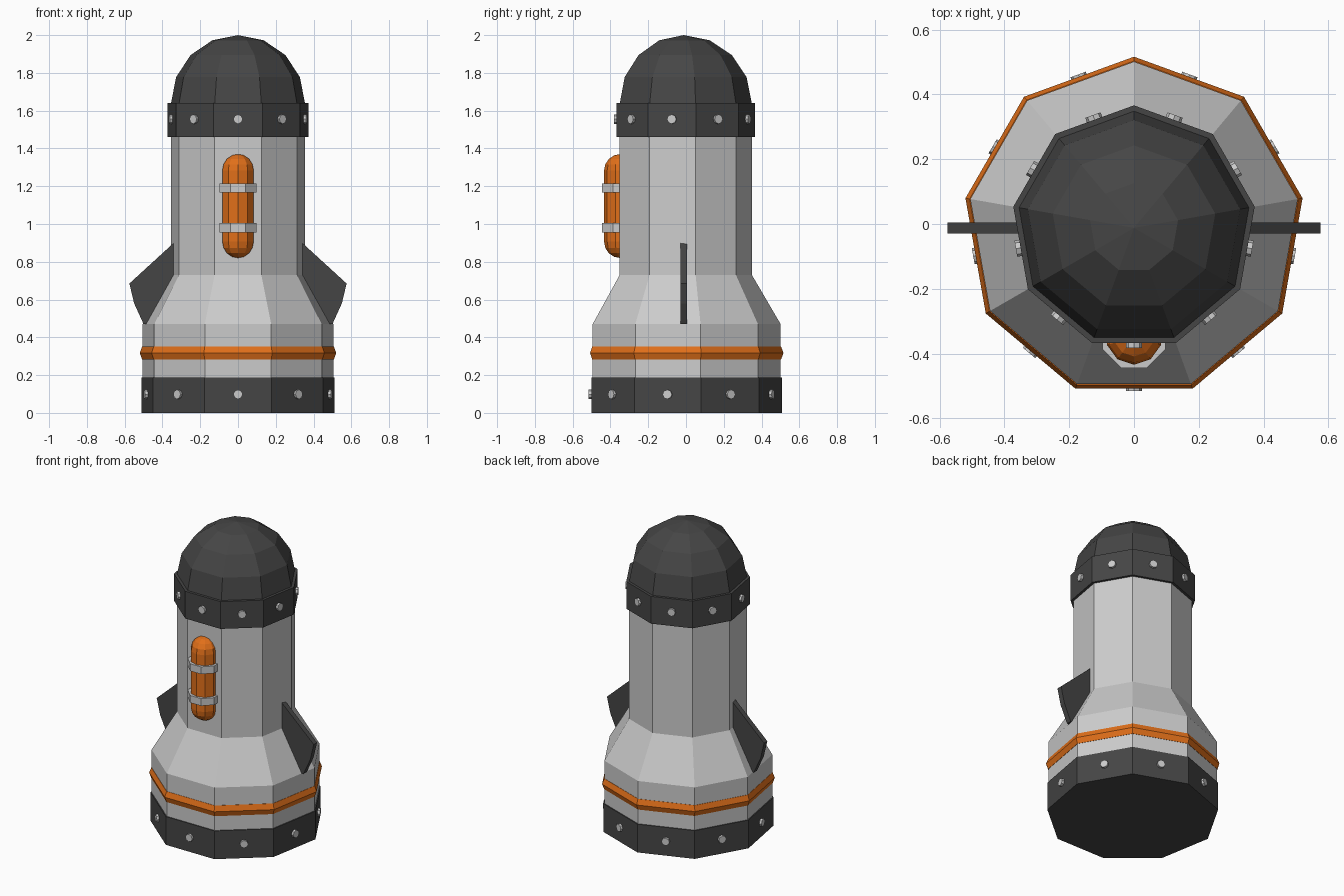
import bpy, bmesh
from math import pi, sin, cos, radians
from mathutils import Matrix, Vector

if "Cube" in bpy.data.objects:
    bpy.data.objects.remove(bpy.data.objects["Cube"])

CY = -0.012   # axis of the body, so the bounding box is centred
SIDES = 9     # vertex at the back, flat face at the front


def material(name, rgb):
    m = bpy.data.materials.new(name)
    m.diffuse_color = (*rgb, 1)
    m.use_nodes = True
    m.node_tree.nodes["Principled BSDF"].inputs["Base Color"].default_value = m.diffuse_color
    return m


DARK = material("dark_grey", (0.06, 0.06, 0.06))
ORANGE = material("orange", (0.75, 0.16, 0.01))


def finish(name, bm, mat=None):
    bmesh.ops.recalc_face_normals(bm, faces=bm.faces)
    me = bpy.data.meshes.new(name)
    bm.to_mesh(me)
    bm.free()
    ob = bpy.data.objects.new(name, me)
    bpy.context.collection.objects.link(ob)
    if mat:
        me.materials.append(mat)
    return ob


def lathe(name, profile, sides=SIDES, start=90, y=CY, mat=None):
    """Faceted turned solid from (radius, z) points; radius 0 makes a tip."""
    bm = bmesh.new()
    rings = []
    for r, z in profile:
        angles = [radians(start) + 2 * pi * i / sides for i in range(sides)]
        if r == 0:
            rings.append([bm.verts.new((0, y, z))] * sides)
        else:
            rings.append([bm.verts.new((r * cos(a), y + r * sin(a), z)) for a in angles])
    for a, b in zip(rings, rings[1:]):
        for i in range(sides):
            j = (i + 1) % sides
            bm.faces.new(dict.fromkeys((a[i], a[j], b[j], b[i])))
    for (r, z), ring in ((profile[0], rings[0]), (profile[-1], rings[-1])):
        if r:
            bm.faces.new(ring)
    return finish(name, bm, mat)


def rivets(name, ring_radius, z):
    """One flat rivet in the middle of every side face."""
    bm = bmesh.new()
    d = ring_radius * cos(pi / SIDES)
    for i in range(SIDES):
        a = radians(-90) + 2 * pi * i / SIDES
        m = (Matrix.Translation((0, CY, z)) @ Matrix.Rotation(a, 4, 'Z')
             @ Matrix.Translation((d, 0, 0)) @ Matrix.Rotation(pi / 2, 4, 'Y'))
        bmesh.ops.create_cone(bm, cap_ends=True, segments=8, radius1=0.025,
                              radius2=0.025, depth=0.03, matrix=m)
    finish(name, bm)


# Main hull and its trim
lathe("hull", [(0.513, 0.02), (0.513, 0.47), (0.361, 0.73), (0.361, 1.60)])
lathe("base_band", [(0.52, 0), (0.52, 0.187)], mat=DARK)
lathe("orange_ring", [(0.515, 0.282), (0.528, 0.317), (0.515, 0.352)], mat=ORANGE)

# Nose: collar and faceted dome
lathe("nose_collar", [(0.378, 1.46), (0.378, 1.64)], mat=DARK)
lathe("nose_dome", [(0.36 * cos(k * pi / 8), 1.64 + 0.36 * sin(k * pi / 8)) for k in range(4)]
      + [(0, 2.0)], mat=DARK)

rivets("base_rivets", 0.52, 0.098)
rivets("collar_rivets", 0.378, 1.555)

# Capsule tank on the front with two straps
TY, TR = -0.347, 0.087
arc = [(k * pi / 8) for k in range(4)]
bottom = [(TR * cos(a), 0.907 - TR * sin(a)) for a in reversed(arc)]
top = [(TR * cos(a), 1.283 + TR * sin(a)) for a in arc]
lathe("tank", [(0, 0.82)] + bottom + top + [(0, 1.37)], sides=10, start=-90, y=TY, mat=ORANGE)
for name, z in (("lower_strap", 0.98), ("upper_strap", 1.19)):
    lathe(name, [(0.105, z - 0.024), (0.105, z + 0.024)], sides=8, start=22.5, y=TY)

# Side fins
FIN = [(0.30, 0.90), (0.34, 0.90), (0.575, 0.685), (0.55, 0.58), (0.50, 0.47), (0.30, 0.47)]
for name, s in (("right_fin", 1), ("left_fin", -1)):
    bm = bmesh.new()
    face = bm.faces.new([bm.verts.new((s * x, CY - 0.017, z)) for x, z in FIN])
    ext = bmesh.ops.extrude_face_region(bm, geom=[face], use_keep_orig=True)
    bmesh.ops.translate(bm, vec=Vector((0, 0.034, 0)),
                        verts=[v for v in ext["geom"] if isinstance(v, bmesh.types.BMVert)])
    finish(name, bm, DARK)
